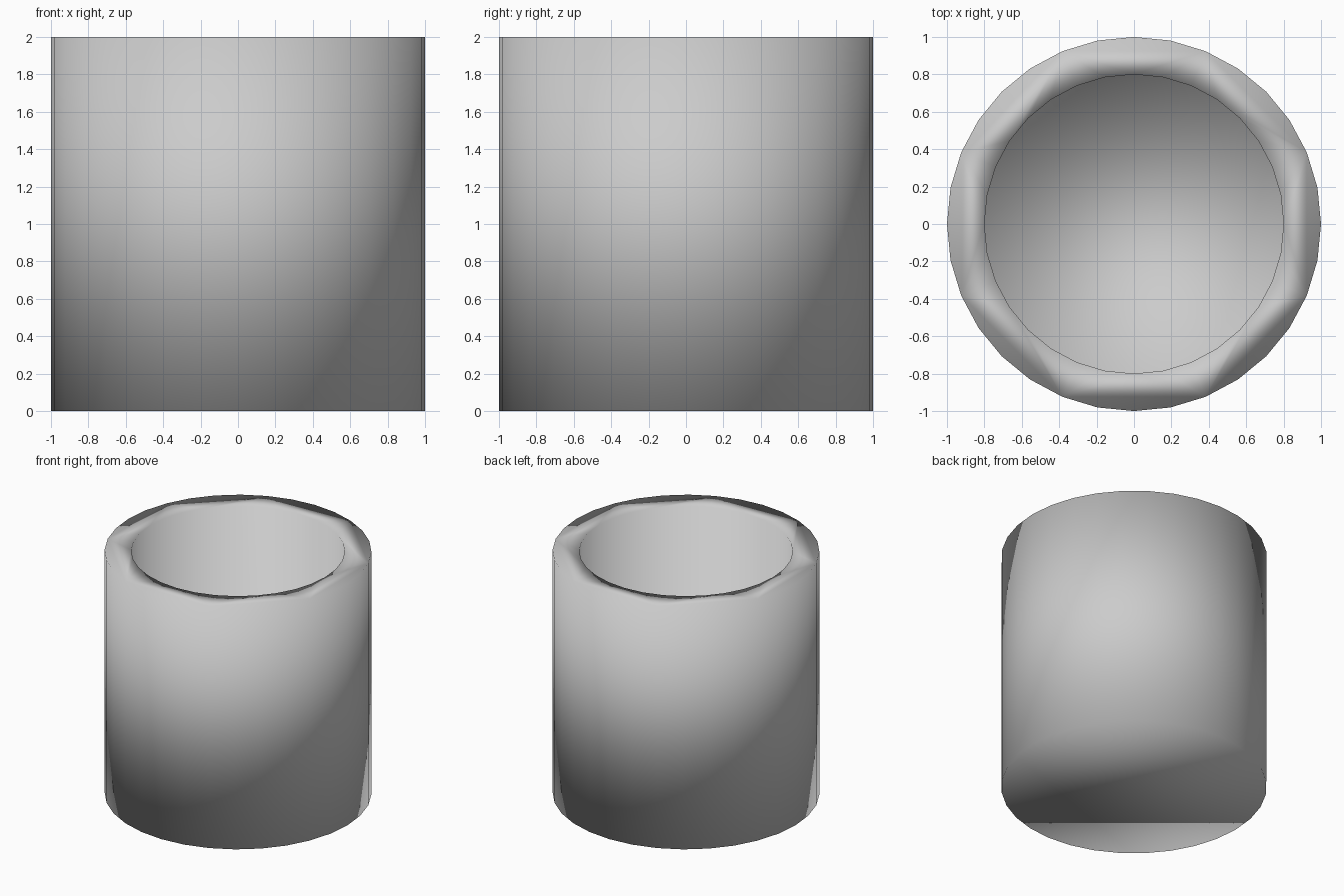
import bpy

if "Cube" in bpy.data.objects:
    bpy.data.objects.remove(bpy.data.objects["Cube"])


def cylinder(name, radius, z_bottom, z_top):
    bpy.ops.mesh.primitive_cylinder_add(
        vertices=32, radius=radius, depth=z_top - z_bottom,
        location=(0, 0, (z_bottom + z_top) / 2))
    obj = bpy.context.object
    obj.name = name
    bpy.ops.object.shade_smooth()
    return obj


# Cavity cutter, leaving a floor as thick as the wall
cavity = cylinder("cavity_cutter", 0.8, 0.2, 2.2)
cavity.hide_render = True
cavity.display_type = 'WIRE'

# Open cup with a closed bottom, smooth shaded throughout
cup = cylinder("cup", 1.0, 0.0, 2.0)
cut = cup.modifiers.new("hollow", 'BOOLEAN')
cut.operation = 'DIFFERENCE'
cut.solver = 'EXACT'
cut.object = cavity
cavity.hide_set(True)
